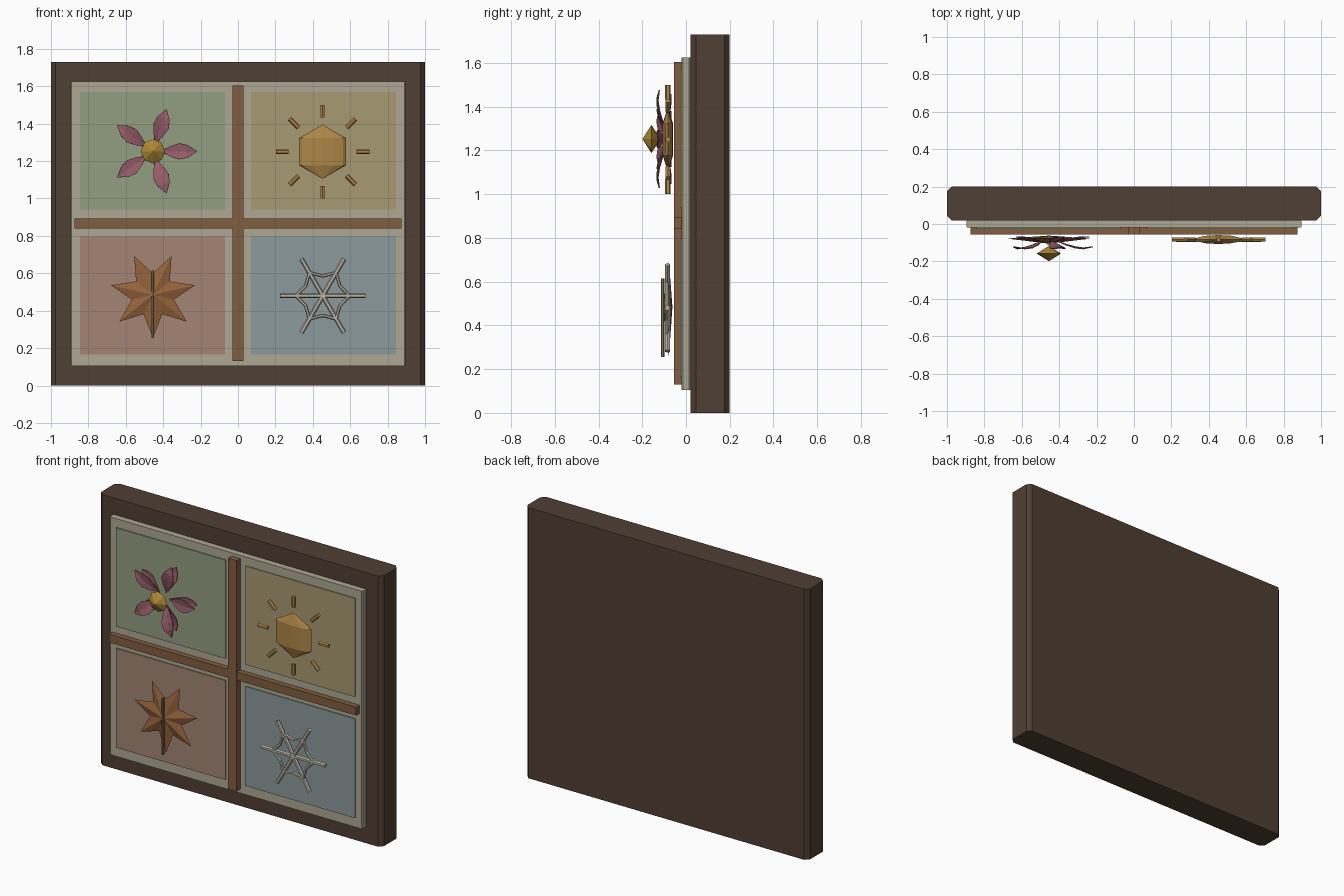
import bpy, bmesh
from math import sin, cos, pi, radians
from mathutils import Vector, Matrix

if "Cube" in bpy.data.objects:
    bpy.data.objects.remove(bpy.data.objects["Cube"])

def mat(name, r, g, b):
    m = bpy.data.materials.new(name)
    m.diffuse_color = (r, g, b, 1)
    m.use_nodes = True
    m.node_tree.nodes["Principled BSDF"].inputs["Base Color"].default_value = m.diffuse_color
    return m

WOOD = mat("dark_wood", .08, .05, .034)
CREAM = mat("cream", .42, .39, .29)
TRIM = mat("trim_wood", .22, .11, .05)
PINK = mat("petal_pink", .31, .11, .145)
GOLD = mat("gold", .42, .25, .035)
SUN = mat("sun_gold", .42, .24, .065)
LEAF = mat("leaf_orange", .30, .125, .045)
STEM = mat("stem_tan", .22, .17, .12)
SNOW = mat("snow_white", .48, .45, .38)

def finish(name, bm, m):
    bmesh.ops.recalc_face_normals(bm, faces=bm.faces)
    me = bpy.data.meshes.new(name)
    bm.to_mesh(me)
    bm.free()
    me.materials.append(m)
    ob = bpy.data.objects.new(name, me)
    bpy.context.collection.objects.link(ob)
    return ob

# Box from extents, with optional chamfer on the upright edges
def box(name, x0, x1, y0, y1, z0, z1, m, c=0):
    bm = bmesh.new()
    T = Matrix.Translation(((x0+x1)/2, (y0+y1)/2, (z0+z1)/2))
    bmesh.ops.create_cube(bm, size=1, matrix=T @ Matrix.Diagonal((x1-x0, y1-y0, z1-z0, 1)))
    if c:
        up = [e for e in bm.edges if abs(e.verts[0].co.z - e.verts[1].co.z) > .1]
        bmesh.ops.bevel(bm, geom=up, offset=c, segments=1, affect='EDGES')
    return finish(name, bm, m)

# Six-sided rod between two points
def rod(bm, p, q, r, sides=6):
    p, q = Vector(p), Vector(q)
    d = q - p
    M = Matrix.Translation((p+q)/2) @ d.to_track_quat('Z', 'Y').to_matrix().to_4x4()
    bmesh.ops.create_cone(bm, cap_ends=True, segments=sides, radius1=r, radius2=r,
                          depth=d.length, matrix=M)

# Point at polar position around a motif centre on the front
def polar(c, r, a, y):
    return Vector((c[0] + r*cos(a), y, c[1] + r*sin(a)))

# Board, inset and dividers
box("backing_board", -1, 1, .02, .20, 0, 1.73, WOOD, .025)
box("cream_inset", -.895, .895, -.02, .02, .105, 1.625, CREAM, .006)
box("upright_divider", -.03, .03, -.056, -.02, .13, 1.605, TRIM)
box("cross_divider", -.875, .875, -.055, -.02, .84, .893, TRIM)

# Four season panels
for name, s, z0, z1, col in [("spring", -1, .94, 1.57, (.29, .34, .215)),
                             ("summer", 1, .94, 1.57, (.39, .32, .165)),
                             ("autumn", -1, .165, .80, (.37, .235, .175)),
                             ("winter", 1, .165, .80, (.26, .32, .325))]:
    x0, x1 = sorted((s*.07, s*.845))
    box(name + "_panel", x0, x1, -.027, -.018, z0, z1, mat(name, *col))

# Flower: two layers of five petals, given as (radius, half width, y)
F = (-.455, 1.252)
front = [(.055, .006, -.095), (.09, .026, -.112), (.14, .043, -.128),
         (.185, .034, -.133), (.235, .002, -.122)]
back = [(.04, .006, -.098), (.09, .022, -.088), (.14, .036, -.078),
        (.18, .026, -.072), (.215, .002, -.069)]
for name, prof in (("front_petals", front), ("back_petals", back)):
    bm = bmesh.new()
    for k in range(5):
        R = Matrix.Translation((F[0], 0, F[1])) @ Matrix.Rotation(-k*2*pi/5, 4, 'Y')
        rows = [[bm.verts.new(R @ Vector((r, y + (.006 if j == 0 else 0) * w/.04, j*w)))
                 for j in (-1, 0, 1)] for r, w, y in prof]
        for a, b in zip(rows, rows[1:]):
            for j in range(2):
                bm.faces.new((a[j], a[j+1], b[j+1], b[j]))
    ob = finish(name, bm, PINK)
    so = ob.modifiers.new("thickness", 'SOLIDIFY')
    so.thickness = .005
    so.offset = 0

# Flower centre: eight-sided double pyramid
bm = bmesh.new()
ring = [bm.verts.new(polar(F, .065, k*pi/4, -.158)) for k in range(8)]
for y in (-.199, -.117):
    tip = bm.verts.new((F[0], y, F[1]))
    for k in range(8):
        bm.faces.new((ring[k], ring[(k+1) % 8], tip))
finish("flower_centre", bm, GOLD)

# Sun: flattened three-ring sphere and eight rays
S = (.452, 1.25)
bm = bmesh.new()
bmesh.ops.create_uvsphere(bm, u_segments=12, v_segments=3, radius=.145,
                          matrix=Matrix.Translation((S[0], -.083, S[1])) @ Matrix.Diagonal((1, .19, 1, 1)))
finish("sun_disc", bm, SUN)
bm = bmesh.new()
for k in range(8):
    rod(bm, polar(S, .182, k*pi/4, -.083), polar(S, .25, k*pi/4, -.083), .013)
finish("sun_rays", bm, SUN)

# Leaf: seven-pointed faceted star with a stem
L = (-.455, .485)
bm = bmesh.new()
ring = [bm.verts.new(polar(L, .23 if k % 2 == 0 else .115, -pi/2 + k*pi/7, -.078)) for k in range(14)]
for y in (-.105, -.062):
    tip = bm.verts.new((L[0], y, L[1]))
    for k in range(14):
        bm.faces.new((ring[k], ring[(k+1) % 14], tip))
finish("autumn_leaf", bm, LEAF)
bm = bmesh.new()
rod(bm, (L[0], -.107, .255), (L[0], -.107, .615), .008)
finish("leaf_stem", bm, STEM)

# Snowflake: six arms, each with two branches meeting its neighbours
W = (.453, .48)
bm = bmesh.new()
for k in range(6):
    a = k*pi/3
    if k < 3:
        rod(bm, polar(W, .228, a, -.085), polar(W, -.228, a, -.085), .013)
    for s in (-1, 1):
        rod(bm, polar(W, .143, a, -.088), polar(W, .105, a + s*radians(31), -.088), .009)
finish("snowflake", bm, SNOW)
